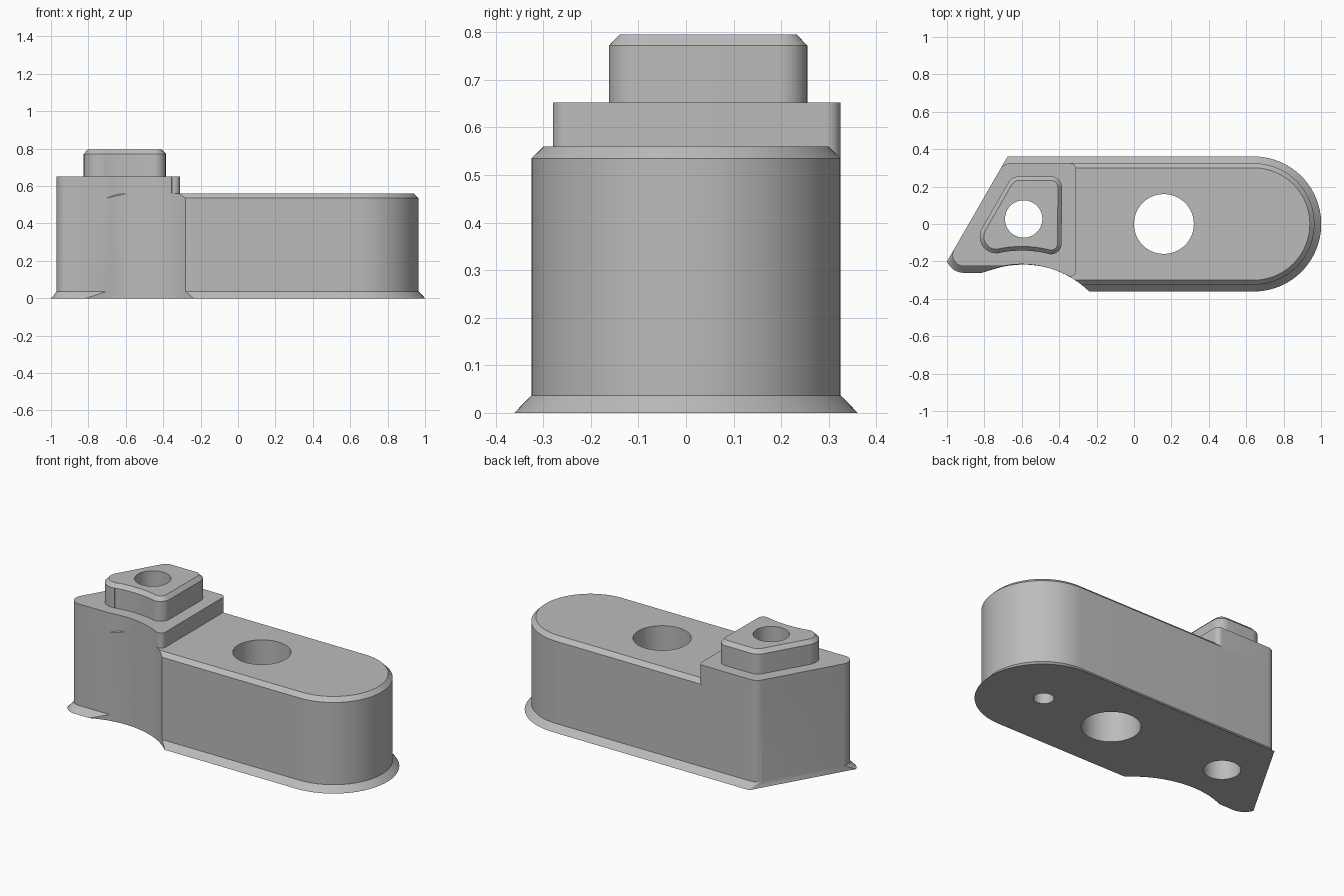
import bpy, bmesh
from math import sin, cos, asin, acos, degrees, radians, atan2

cube = bpy.data.objects.get("Cube")
if cube:
    bpy.data.objects.remove(cube, do_unlink=True)

grey = bpy.data.materials.new("plain grey")
grey.use_nodes = True
grey.diffuse_color = (0.5, 0.5, 0.5, 1)
grey.node_tree.nodes["Principled BSDF"].inputs["Base Color"].default_value = (0.5, 0.5, 0.5, 1)

# Shared layout: the scooped front is an arc around SCOOP
SCOOP, SCOOP_R = (-0.6, -0.735), 0.52
CORNER_R = 0.06


def arc(centre, r, start, end, n=12):
    angles = [radians(start + (end - start) * i / n) for i in range(n + 1)]
    return [(centre[0] + r * cos(a), centre[1] + r * sin(a)) for a in angles]


def bearing(a, b):
    """Angle in degrees from point a to point b."""
    return degrees(atan2(b[1] - a[1], b[0] - a[0])) % 360


def slant_corners(d):
    """Two rounded corners joined by the slanted end, which never flares."""
    trim = degrees(acos(CORNER_R / (CORNER_R + d))) if d > 0 else 0
    return (arc((-0.662, 0.265), CORNER_R + d, 90, 150 - trim)
            + arc((-0.91, -0.165), CORNER_R + d, 150 + trim, 270))


def body_outline(d):
    left = 180 - degrees(asin(min(1, (0.51 - d) / SCOOP_R)))
    right = degrees(asin((0.41 - d) / SCOOP_R))
    return (arc((0.64, 0), 0.325 + d, -90, 90, 48) + slant_corners(d)
            + arc(SCOOP, SCOOP_R, left, right, 24))


def block_outline(d):
    left = 180 - degrees(asin(0.51 / SCOOP_R))
    nose = (-0.34, -0.25)
    right = bearing(SCOOP, nose)
    return (arc((-0.34, 0.295), 0.03, 0, 90) + slant_corners(0)
            + arc(SCOOP, SCOOP_R, left, right, 24)
            + arc(nose, 0.03, right + 180, 360))


def boss_outline(d):
    left_c, right_c = (-0.735, -0.067), (-0.445, -0.104)
    left, right = bearing(SCOOP, left_c), bearing(SCOOP, right_c)
    return (arc((-0.445, 0.195), 0.06 + d, 0, 90)
            + arc((-0.613, 0.185), 0.07 + d, 90, 150)
            + arc(left_c, 0.09 + d, 150, left + 180)
            + arc(SCOOP, 0.593 - d, left, right, 16)
            + arc(right_c, 0.058 + d, right + 180, 360))


def loft(name, outline, levels):
    """Skin an outline through (height, offset) levels and cap both ends."""
    bm = bmesh.new()
    rings = [[bm.verts.new((x, y, z)) for x, y in outline(d)] for z, d in levels]
    n = len(rings[0])
    for low, high in zip(rings, rings[1:]):
        for i in range(n):
            j = (i + 1) % n
            bm.faces.new((low[i], low[j], high[j], high[i]))
    bm.faces.new(rings[0][::-1])
    bm.faces.new(rings[-1])
    bmesh.ops.remove_doubles(bm, verts=bm.verts, dist=1e-5)
    bmesh.ops.recalc_face_normals(bm, faces=bm.faces)
    mesh = bpy.data.meshes.new(name)
    bm.to_mesh(mesh)
    bm.free()
    obj = bpy.data.objects.new(name, mesh)
    bpy.context.collection.objects.link(obj)
    mesh.materials.append(grey)
    return obj


def drill(obj, x, y, r, top):
    cutter = loft("drill", lambda d: arc((x, y), r, 0, 360 - 7.5, 47),
                  [(-0.1, 0), (top, 0)])
    cutter.hide_render = True
    mod = obj.modifiers.new("hole", 'BOOLEAN')
    mod.operation, mod.solver, mod.object = 'DIFFERENCE', 'EXACT', cutter
    bpy.context.view_layer.objects.active = obj
    bpy.ops.object.modifier_apply(modifier=mod.name)
    bpy.data.objects.remove(cutter, do_unlink=True)


# Main body with flared foot and chamfered deck
body = loft("main_body", body_outline,
            [(0, 0.036), (0.037, 0), (0.535, 0), (0.56, -0.025)])
# Raised end block and the boss on top of it
block = loft("raised_block", block_outline, [(0.535, 0), (0.652, 0)])
boss = loft("boss", boss_outline, [(0.652, 0), (0.772, 0), (0.795, -0.022)])

# Boss bore through all parts, large bore and blind hole through the body
for part in (body, block, boss):
    drill(part, -0.59, 0.027, 0.1, 1)
drill(body, 0.16, 0, 0.16, 1)
drill(body, 0.63, 0, 0.055, 0.35)

# Smooth curved walls, crisp edges
bpy.ops.object.select_all(action='DESELECT')
for part in (body, block, boss):
    part.select_set(True)
bpy.context.view_layer.objects.active = body
bpy.ops.object.shade_smooth_by_angle(angle=radians(25))
